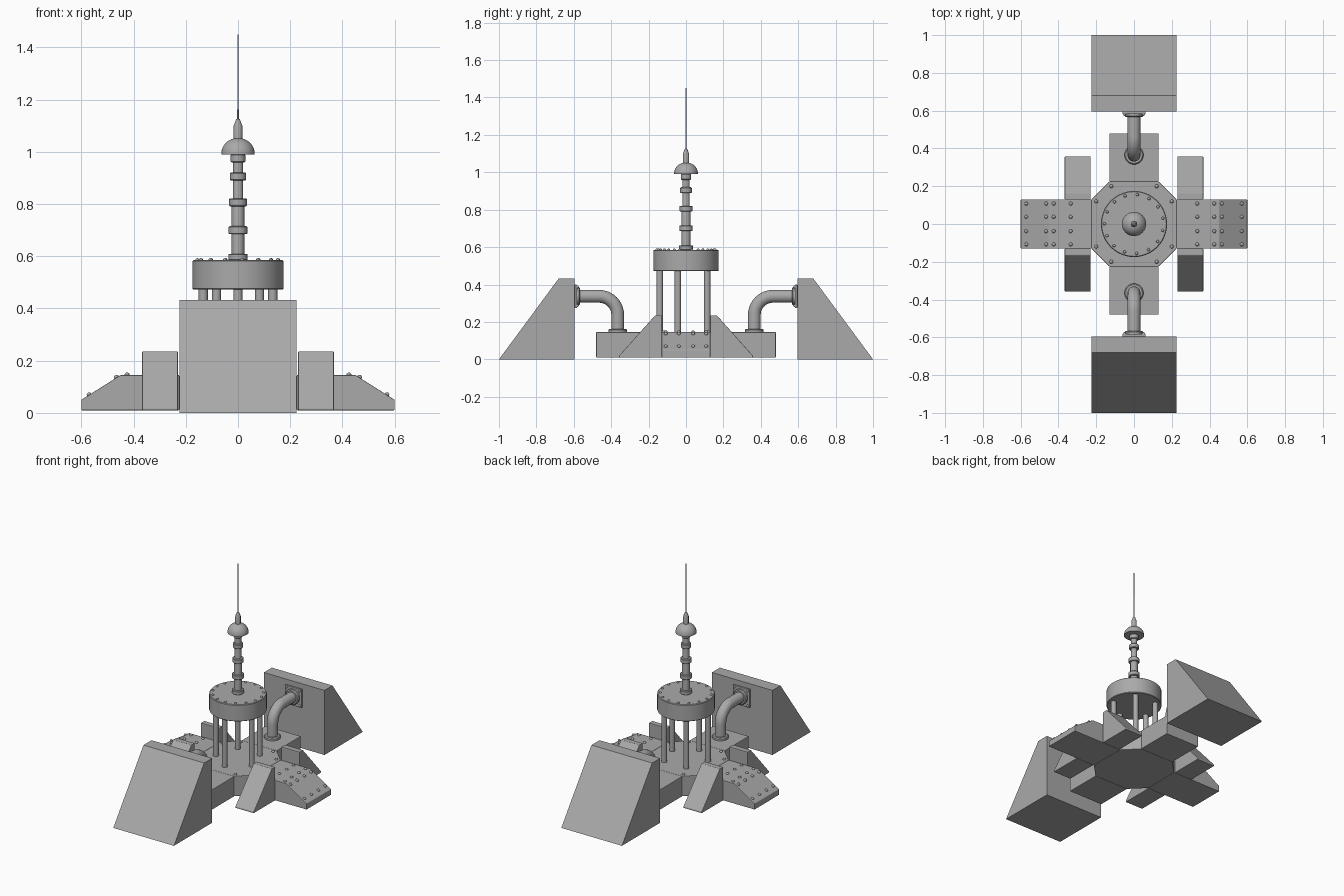
import bpy, bmesh
from math import pi, cos, sin, radians
from mathutils import Matrix, Vector

cube = bpy.data.objects.get("Cube")
if cube:
    bpy.data.objects.remove(cube, do_unlink=True)

metal = bpy.data.materials.new("grey metal")
metal.use_nodes = True
GREY = (0.4, 0.4, 0.4, 1)
metal.diffuse_color = GREY
metal.node_tree.nodes["Principled BSDF"].inputs["Base Color"].default_value = GREY


def finish(name, bm, bevel=0.0, smooth=False):
    bmesh.ops.recalc_face_normals(bm, faces=bm.faces)
    mesh = bpy.data.meshes.new(name)
    bm.to_mesh(mesh)
    bm.free()
    mesh.materials.append(metal)
    ob = bpy.data.objects.new(name, mesh)
    bpy.context.collection.objects.link(ob)
    if bevel:
        mod = ob.modifiers.new("Bevel", 'BEVEL')
        mod.width = bevel
        mod.segments = 2
        mod.limit_method = 'ANGLE'
    if smooth:
        bpy.ops.object.select_all(action='DESELECT')
        ob.select_set(True)
        bpy.context.view_layer.objects.active = ob
        bpy.ops.object.shade_smooth_by_angle(angle=radians(40))
    return ob


def prism(name, profile, axis, lo, hi, bevel=0.003):
    """Extrude a 2D profile along an axis (profile uses the other two axes in order)."""
    bm = bmesh.new()

    def place(p, t):
        c = list(p)
        c.insert("xyz".index(axis), t)
        return bm.verts.new(c)
    a = [place(p, lo) for p in profile]
    b = [place(p, hi) for p in profile]
    bm.faces.new(a)
    bm.faces.new(b[::-1])
    for i in range(len(a)):
        j = (i + 1) % len(a)
        bm.faces.new((a[i], a[j], b[j], b[i]))
    return finish(name, bm, bevel)


def lathe(name, profile, matrix=Matrix(), segments=32):
    """Turn (radius, height) points around z into a closed solid."""
    bm = bmesh.new()
    rings = [[bm.verts.new(matrix @ Vector((r * cos(2 * pi * i / segments),
                                            r * sin(2 * pi * i / segments), h)))
              for i in range(segments)] for r, h in profile]
    for low, high in zip(rings, rings[1:]):
        for i in range(segments):
            j = (i + 1) % segments
            bm.faces.new((low[i], low[j], high[j], high[i]))
    bm.faces.new(rings[0][::-1])
    bm.faces.new(rings[-1])
    return finish(name, bm, smooth=True)


def rivets(name, points, radius=0.01):
    bm = bmesh.new()
    for p in points:
        bmesh.ops.create_icosphere(bm, subdivisions=2, radius=radius,
                                   matrix=Matrix.Translation(p))
    return finish(name, bm, smooth=True)


# Octagonal hub
W, C, BASE, DECK = 0.225, 0.13, 0.01, 0.145
octagon = [(W, -C), (W, C), (C, W), (-C, W), (-W, C), (-W, -C), (-C, -W), (C, -W)]
prism("hub", octagon, 'z', BASE, DECK)
rivets("hub_rivets", [(sx * a, sy * b, DECK) for sx in (-1, 1) for sy in (-1, 1)
                      for a, b in ((0.2, 0.12), (0.12, 0.2))])

# Sloped side arms with rivets, flanked by buttresses
for side, s in (("left", 1), ("right", -1)):
    arm = [(W, BASE), (0.6, BASE), (0.6, 0.05), (0.45, DECK), (W, DECK)]
    prism(side + "_arm", [(s * x, z) for x, z in arm], 'y', -C, C)
    rivets(side + "_arm_rivets", [(s * x, y, z) for x, z in
                                  ((0.335, DECK), (0.425, DECK), (0.465, 0.136), (0.57, 0.069))
                                  for y in (-0.108, -0.038, 0.038, 0.108)])
    buttress = [(C, BASE), (0.357, BASE), (0.357, 0.02), (0.165, 0.235), (C, 0.235)]
    for end, e in (("front", -1), ("back", 1)):
        prism(f"{side}_{end}_buttress", [(e * y, z) for y, z in buttress], 'x',
              *sorted((s * 0.23, s * 0.367)))

# Front and back arms, anchor blocks and elbow pipes
PIPE_Y, PIPE_Z, BLOCK_Y, BEND = 0.365, 0.337, 0.595, 0.1
for end, e in (("front", -1), ("back", 1)):
    prism(end + "_arm", [(-C, e * W), (C, e * W), (C, e * 0.48), (-C, e * 0.48)],
          'z', BASE, DECK)
    block = [(BLOCK_Y, 0), (1, 0), (0.68, 0.433), (BLOCK_Y, 0.433)]
    prism(end + "_anchor_block", [(e * y, z) for y, z in block], 'x', -W, W, 0)

    curve = bpy.data.curves.new(end + "_pipe", 'CURVE')
    curve.dimensions = '3D'
    curve.bevel_depth = 0.035
    curve.bevel_resolution = 5
    line = curve.splines.new('POLY')
    path = [(PIPE_Y, DECK)]
    path += [(PIPE_Y + BEND * (1 - cos(t * pi / 20)), PIPE_Z - BEND * (1 - sin(t * pi / 20)))
             for t in range(11)]
    path.append((BLOCK_Y, PIPE_Z))
    line.points.add(len(path) - 1)
    for point, (y, z) in zip(line.points, path):
        point.co = (0, e * y, z, 1)
    line.use_smooth = True
    curve.materials.append(metal)
    pipe = bpy.data.objects.new(end + "_pipe", curve)
    bpy.context.collection.objects.link(pipe)
    bpy.ops.object.select_all(action='DESELECT')
    pipe.select_set(True)
    bpy.context.view_layer.objects.active = pipe
    bpy.ops.object.convert(target='MESH')

    # Collars and bolted wall plate
    ring = [(0.05, 0), (0.05, 0.012), (0.044, 0.018), (0.036, 0.018)]
    lathe(end + "_deck_collar", ring, Matrix.Translation((0, e * PIPE_Y, DECK)))
    lathe(end + "_wall_collar", ring, Matrix.Translation((0, e * (BLOCK_Y - 0.01), PIPE_Z))
          @ Matrix.Rotation(e * pi / 2, 4, 'X'))
    p = 0.062
    prism(end + "_wall_plate", [(-p, PIPE_Z - p), (p, PIPE_Z - p), (p, PIPE_Z + p),
                                (-p, PIPE_Z + p)], 'y',
          *sorted((e * BLOCK_Y, e * (BLOCK_Y - 0.012))), 0.002)
    rivets(end + "_plate_bolts", [(x, e * (BLOCK_Y - 0.013), PIPE_Z + z)
                                  for x in (-0.05, 0.05) for z in (-0.05, 0.05)], 0.008)

# Five pillars carrying the drum
for i in range(5):
    a = radians(-90 + 72 * i)
    lathe(f"pillar_{i + 1}", [(0.0175, DECK - 0.01), (0.0175, 0.48)],
          Matrix.Translation((0.14 * cos(a), 0.14 * sin(a), 0)), 16)
lathe("drum", [(0.171, 0.472), (0.175, 0.476), (0.175, 0.581), (0.171, 0.585)], segments=48)
rivets("drum_rivets", [(0.156 * cos(2 * pi * i / 15 + 0.2), 0.156 * sin(2 * pi * i / 15 + 0.2),
                        0.585) for i in range(15)], 0.008)

# Mast with collars
lathe("mast", [(0.024, 0.58), (0.024, 0.8), (0.02, 0.82), (0.02, 1.0)], segments=24)
for i, (r, z, h) in enumerate([(0.037, 0.597, 0.025), (0.036, 0.7, 0.03), (0.034, 0.806, 0.03),
                               (0.031, 0.905, 0.03), (0.028, 0.975, 0.03)]):
    k, d = h / 2, 0.003
    lathe(f"mast_collar_{i + 1}", [(r - d, z - k), (r, z - k + d), (r, z + k - d), (r - d, z + k)],
          segments=24)

# Dome, tip and needle antenna
dome = [(0.064, 0.99)] + [(0.064 * cos(t * pi / 20), 0.993 + 0.06 * sin(t * pi / 20))
                          for t in range(10)]
lathe("dome", dome)
lathe("antenna_tip", [(0.017, 1.04), (0.017, 1.098), (0.007, 1.125), (0.003, 1.127)], segments=16)
lathe("antenna", [(0.003, 1.12), (0.002, 1.45)], segments=8)
